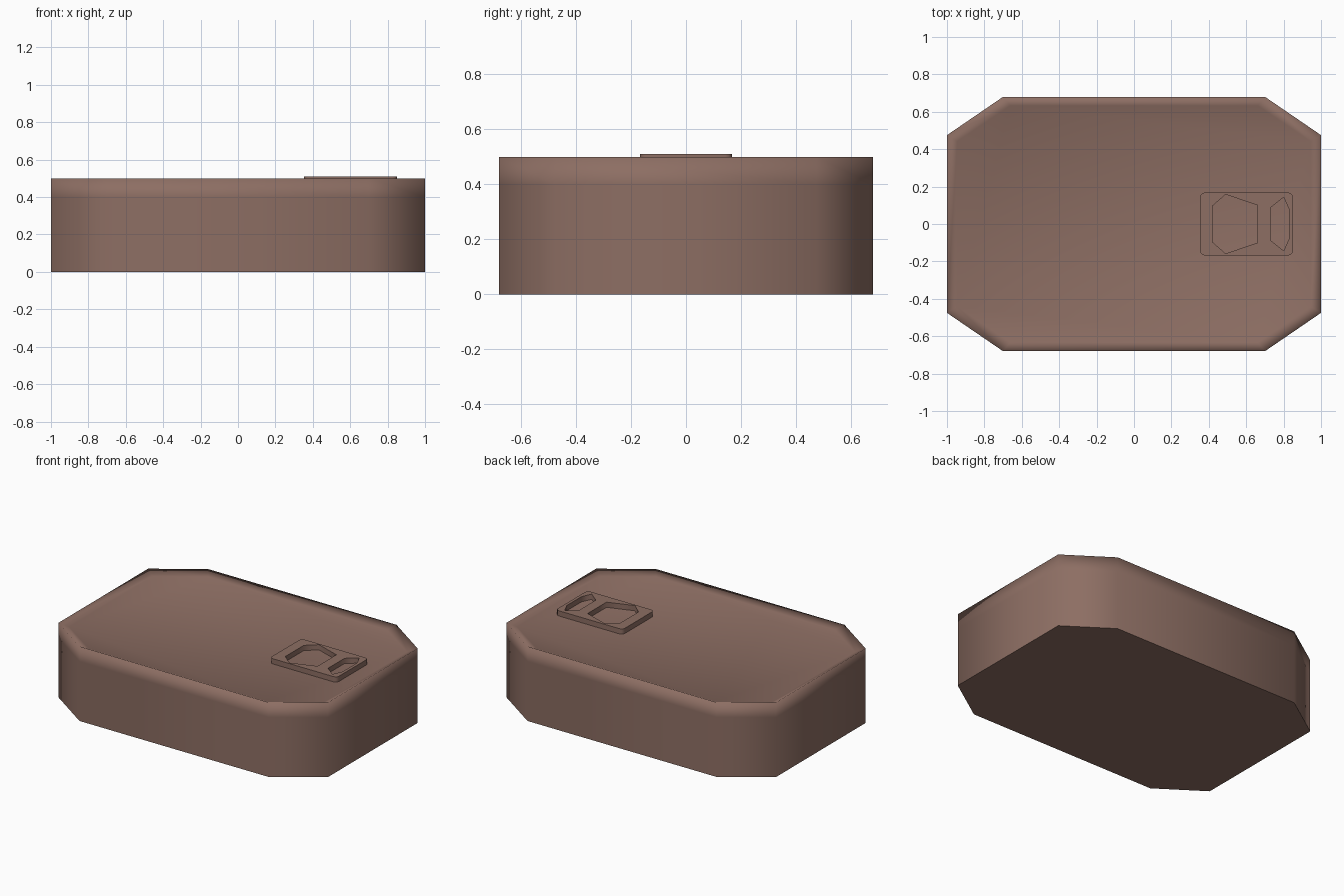
import bpy, bmesh, math

if "Cube" in bpy.data.objects:
    bpy.data.objects.remove(bpy.data.objects["Cube"])

brown = bpy.data.materials.new("brown")
brown.diffuse_color = (0.266, 0.156, 0.125, 1)
brown.use_nodes = True
brown.node_tree.nodes["Principled BSDF"].inputs["Base Color"].default_value = brown.diffuse_color


def mirrored(half):
    """Close an outline given by its upper half (y > 0)."""
    return half + [(x, -y) for x, y in reversed(half)]


def rounded_rect(x0, x1, y1, r, steps=3):
    """Upper half of a rectangle with rounded corners."""
    pts = []
    for cx, start in ((x0 + r, 180), (x1 - r, 90)):
        for i in range(steps + 1):
            a = math.radians(start - 90 * i / steps)
            pts.append((cx + r * math.cos(a), y1 - r + r * math.sin(a)))
    return pts


# Body: octagonal shell with a shallow recessed top, softly shaded
octagon = mirrored([(-1, 0.475), (-0.7, 0.68), (0.7, 0.68), (1, 0.475)])
levels = [(1, 1, 0), (1, 1, 0.4), (1, 1, 0.5), (0.945, 0.93, 0.475)]
bm = bmesh.new()
rings = [[bm.verts.new((x * sx, y * sy, z)) for x, y in octagon]
         for sx, sy, z in levels]
for low, high in zip(rings, rings[1:]):
    for i in range(8):
        j = (i + 1) % 8
        bm.faces.new((low[i], low[j], high[j], high[i]))
base = bm.faces.new(rings[0])
bm.faces.new(rings[-1])
bmesh.ops.recalc_face_normals(bm, faces=bm.faces)
for f in bm.faces:
    f.smooth = True
for e in base.edges:
    e.smooth = False
mesh = bpy.data.meshes.new("body")
bm.to_mesh(mesh)
bm.free()
body = bpy.data.objects.new("body", mesh)
bpy.context.collection.objects.link(body)
mesh.materials.append(brown)

# Latch plate: rounded plate with two angular cut-outs
outlines = [
    mirrored(rounded_rect(0.353, 0.85, 0.168, 0.025)),
    mirrored([(0.42, 0.097), (0.49, 0.158), (0.66, 0.10)]),
    mirrored([(0.73, 0.087), (0.80, 0.143), (0.83, 0.077)]),
]
curve = bpy.data.curves.new("latch_plate", 'CURVE')
curve.dimensions = '2D'
curve.fill_mode = 'BOTH'
curve.extrude = 0.0175
for pts in outlines:
    s = curve.splines.new('POLY')
    s.points.add(len(pts) - 1)
    for p, (x, y) in zip(s.points, pts):
        p.co = (x, y, 0, 1)
    s.use_cyclic_u = True
curve.materials.append(brown)
plate = bpy.data.objects.new("latch_plate", curve)
plate.location.z = 0.4925
bpy.context.collection.objects.link(plate)
bpy.context.view_layer.objects.active = plate
plate.select_set(True)
bpy.ops.object.convert(target='MESH')
